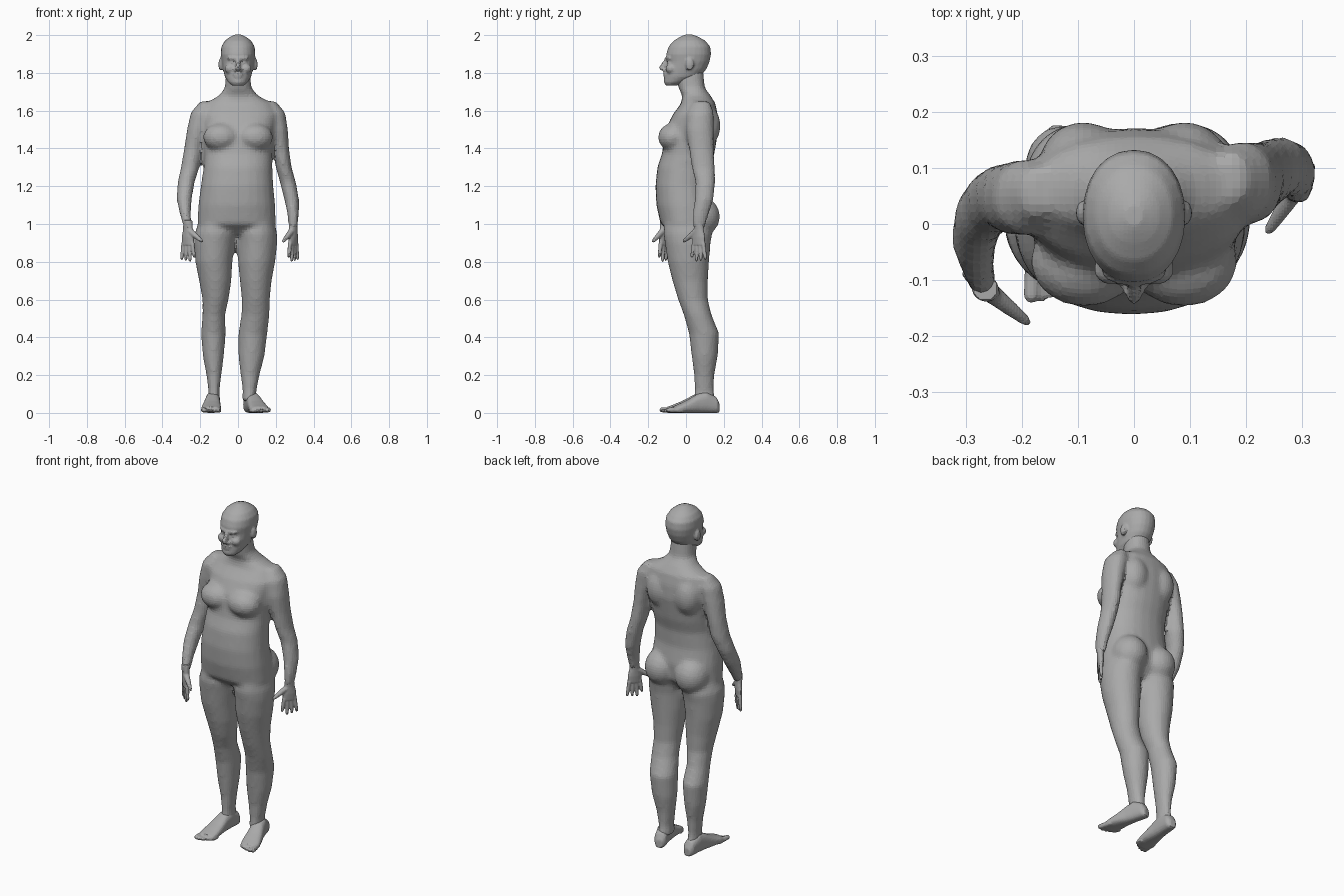
import bpy
import bmesh
import math
from mathutils import Matrix, Vector

cube = bpy.data.objects.get("Cube")
if cube:
    bpy.data.objects.remove(cube, do_unlink=True)

grey = bpy.data.materials.new("plain_grey")
grey.use_nodes = True
colour = (0.4, 0.4, 0.4, 1)
grey.diffuse_color = colour
grey.node_tree.nodes["Principled BSDF"].inputs["Base Color"].default_value = colour

UP = Vector((0, 0, 1))


def power(value, exponent):
    return math.copysign(abs(value) ** exponent, value)


def loft(bm, rings, sides=24, squareness=2.0):
    """Closed skin through rings, each given as centre and two half axes."""
    loops = []
    for centre, u, v in rings:
        loop = []
        for i in range(sides):
            angle = math.tau * i / sides
            a = power(math.cos(angle), 2 / squareness)
            b = power(math.sin(angle), 2 / squareness)
            loop.append(bm.verts.new(centre + u * a + v * b))
        loops.append(loop)
    for low, high in zip(loops, loops[1:]):
        for i in range(sides):
            j = (i + 1) % sides
            bm.faces.new((low[i], low[j], high[j], high[i]))
    bm.faces.new(loops[0])
    bm.faces.new(loops[-1])


def level(z, x0, x1, y0, y1):
    """Horizontal ring from its extents."""
    centre = Vector(((x0 + x1) / 2, (y0 + y1) / 2, z))
    return centre, Vector(((x1 - x0) / 2, 0, 0)), Vector((0, (y1 - y0) / 2, 0))


def column(bm, table, squareness=2.0):
    loft(bm, [level(*row) for row in table], squareness=squareness)


def ball(bm, centre, radii):
    matrix = Matrix.Translation(centre) @ Matrix.Diagonal((*radii, 1))
    bmesh.ops.create_uvsphere(bm, u_segments=20, v_segments=14, radius=1, matrix=matrix)


def pair(bm, centre, radii):
    for side in (-1, 1):
        ball(bm, (side * centre[0], centre[1], centre[2]), radii)


def digit(bm, start, end, thick, thin):
    """Finger or toe: a tapered tube with a rounded tip."""
    along = (end - start).normalized()
    u = along.orthogonal().normalized()
    v = along.cross(u)
    rings = []
    for t, r in ((0, thick), (0.5, (thick + thin) / 2), (0.88, thin), (1, thin * 0.55)):
        rings.append((start.lerp(end, t), u * r, v * r))
    loft(bm, rings, sides=10)


def finish(name, bm, voxel, rounds):
    """Fuse the overlapping forms of one part into a single skin."""
    bmesh.ops.recalc_face_normals(bm, faces=bm.faces)
    mesh = bpy.data.meshes.new(name)
    bm.to_mesh(mesh)
    bm.free()
    mesh.materials.append(grey)
    obj = bpy.data.objects.new(name, mesh)
    bpy.context.collection.objects.link(obj)
    fuse = obj.modifiers.new("fuse", "REMESH")
    fuse.mode = "VOXEL"
    fuse.voxel_size = voxel
    soften = obj.modifiers.new("soften", "SMOOTH")
    soften.factor = 0.5
    soften.iterations = rounds
    return obj


# Trunk and neck
body = bmesh.new()
column(body, [
    (.94, -.13, .11, -.06, .08),
    (1.0, -.215, .2, -.135, .13),
    (1.1, -.21, .197, -.157, .14),
    (1.2, -.197, .187, -.162, .125),
    (1.3, -.182, .182, -.152, .13),
    (1.37, -.18, .183, -.128, .15),
    (1.5, -.185, .195, -.11, .172),
    (1.58, -.2, .21, -.07, .168),
    (1.64, -.17, .18, -.025, .155),
    (1.68, -.1, .105, -.02, .13),
    (1.72, -.07, .072, -.04, .1),
    (1.77, -.066, .066, -.052, .095),
    (1.83, -.06, .06, -.05, .09),
], squareness=2.25)

# Chest, shoulder blades and seat
pair(body, (.088, -.068, 1.46), (.097, .08, .074))
pair(body, (.09, .105, 1.52), (.08, .078, .11))
pair(body, (.098, .075, 1.04), (.098, .105, .105))

# Legs: height, right extents, left extents, shared depth
legs = [
    (1.03, -.2, -.03, .02, .19, -.11, .12),
    (.95, -.23, -.008, -.002, .207, -.12, .14),
    (.9, -.233, -.015, .0, .208, -.112, .13),
    (.8, -.226, -.03, .0, .197, -.097, .122),
    (.7, -.206, -.035, .01, .178, -.072, .116),
    (.6, -.188, -.05, .02, .168, -.042, .116),
    (.52, -.188, -.068, .018, .167, -.012, .135),
    (.42, -.196, -.065, .002, .155, .016, .176),
    (.3, -.186, -.075, .002, .14, .03, .168),
    (.2, -.167, -.088, .014, .114, .043, .15),
    (.12, -.157, -.098, .025, .098, .045, .146),
    (.06, -.157, -.096, .022, .095, .04, .16),
]
column(body, [(z, a, b, y0, y1) for z, a, b, c, d, y0, y1 in legs])
column(body, [(z, c, d, y0, y1) for z, a, b, c, d, y0, y1 in legs])

# Arms
column(body, [
    (1.65, .14, .2, .04, .125),
    (1.59, .13, .25, .005, .147),
    (1.5, .155, .264, .0, .147),
    (1.4, .182, .27, .015, .147),
    (1.3, .2, .284, .03, .154),
    (1.22, .222, .307, .05, .155),
    (1.13, .245, .323, .045, .146),
    (1.05, .262, .322, .035, .12),
    (.98, .268, .315, .035, .1),
])
column(body, [
    (1.65, -.2, -.14, .02, .1),
    (1.59, -.25, -.13, -.02, .115),
    (1.5, -.27, -.16, -.02, .112),
    (1.4, -.285, -.19, -.01, .107),
    (1.3, -.302, -.205, -.02, .097),
    (1.22, -.32, -.23, -.04, .07),
    (1.13, -.325, -.245, -.08, .025),
    (1.05, -.307, -.25, -.115, -.03),
    (.98, -.288, -.243, -.142, -.085),
])
finish("body", body, .014, 4)

# Head
head = bmesh.new()
column(head, [
    (1.732, -.03, .03, -.105, -.05),
    (1.75, -.052, .052, -.115, .0),
    (1.78, -.07, .07, -.113, .075),
    (1.82, -.08, .08, -.108, .108),
    (1.86, -.087, .087, -.1, .125),
    (1.9, -.092, .092, -.105, .133),
    (1.94, -.088, .088, -.092, .128),
    (1.97, -.07, .07, -.066, .102),
    (1.99, -.044, .044, -.033, .068),
    (2.003, -.015, .015, -.005, .035),
], squareness=2.15)

# Face and ears
ball(head, (0, -.088, 1.878), (.06, .023, .012))
ball(head, (0, -.1, 1.755), (.026, .018, .02))
ball(head, (0, -.108, 1.792), (.027, .014, .007))
ball(head, (0, -.108, 1.779), (.023, .013, .006))
pair(head, (.042, -.08, 1.822), (.03, .028, .026))
pair(head, (.033, -.086, 1.855), (.014, .014, .01))
pair(head, (.013, -.114, 1.815), (.01, .014, .009))
pair(head, (.092, .02, 1.845), (.012, .022, .034))
digit(head, Vector((0, -.095, 1.882)), Vector((0, -.136, 1.816)), .011, .014)
finish("head", head, .0075, 3)


# Hands, hanging down with the thumb towards the given heading
def hand(name, wrist, heading):
    bm = bmesh.new()
    wrist = Vector(wrist)
    across = Vector((*heading, 0)).normalized()
    through = across.cross(UP)
    palm = []
    for drop, wide, deep in ((-.03, .024, .024), (.02, .03, .019), (.06, .04, .018), (.1, .04, .014)):
        palm.append((wrist - UP * drop, across * wide, through * deep))
    loft(bm, palm, sides=16)
    for i, length in enumerate((.068, .09, .085, .08)):
        offset = .03 - .02 * i
        root = wrist + across * offset - UP * .09
        tip = wrist + across * offset * 1.45 - UP * (.1 + length)
        digit(bm, root, tip, .0115, .009)
    digit(bm, wrist + across * .01 - UP * .025, wrist + across * .1 - UP * .085, .018, .01)
    finish(name, bm, .005, 2)


hand("left_hand", (.292, .067, .99), (-.55, -.83))
hand("right_hand", (-.265, -.115, .99), (.78, -.62))


# Feet, from heel to toe, with the big toe on the inner side
def foot(name, heel, toe, inner):
    bm = bmesh.new()
    heel, toe = Vector((*heel, 0)), Vector((*toe, 0))
    along = (toe - heel).normalized()
    across = along.cross(UP) * inner
    rings = []
    for t, wide, top in ((0, .02, .05), (.06, .034, .085), (.25, .038, .115), (.4, .041, .1),
                         (.6, .049, .066), (.75, .053, .046), (.87, .048, .032)):
        rings.append((heel.lerp(toe, t) + UP * top / 2, across * wide, UP * top / 2))
    loft(bm, rings, squareness=2.5)
    for i in range(5):
        size = .016 if i == 0 else .011
        offset = across * (.036 - .02 * i)
        end = 1.01 - .012 * i * i * .8
        lift = UP * size
        digit(bm, heel.lerp(toe, .72) + offset + lift, heel.lerp(toe, end) + offset + lift, size, size * .85)
    finish(name, bm, .0065, 2)


foot("left_foot", (.055, .175), (.13, -.11), -1)
foot("right_foot", (-.127, .175), (-.148, -.14), 1)
